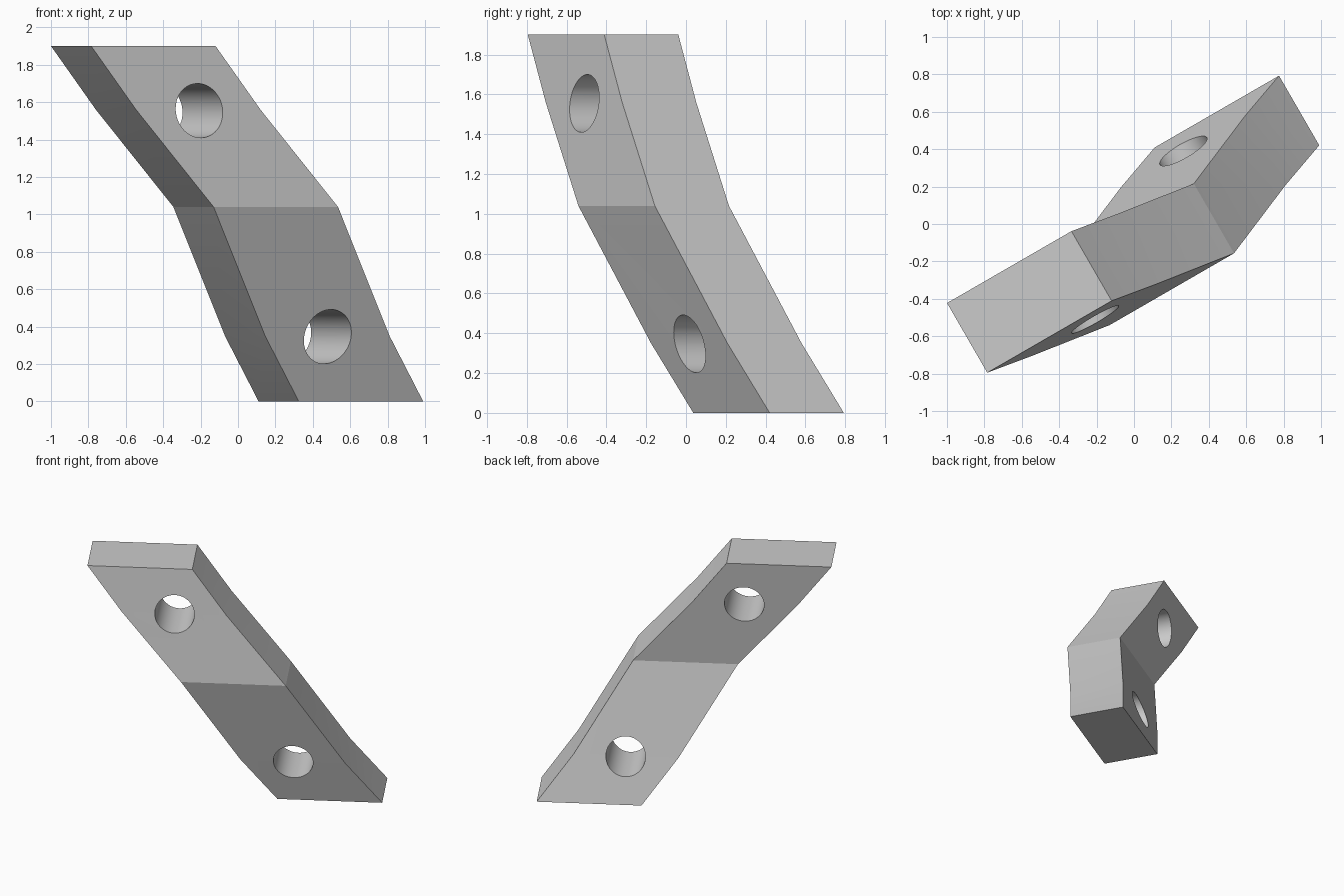
import bpy, bmesh, math
from mathutils import Matrix

cube = bpy.data.objects.get("Cube")
if cube:
    bpy.data.objects.remove(cube, do_unlink=True)

WIDTH, DEPTH, HOLE_RADIUS = 0.768, 0.43, 0.145
TURN = Matrix.Rotation(math.radians(30), 4, 'Z')

# Path of the section centre, before turning: (along, across, height)
PATH = [(0.684, 0.084, 0), (0.422, -0.010, 0.35), (0.001, -0.188, 1.04),
        (-0.440, -0.123, 1.56), (-0.693, -0.081, 1.9)]
HOLES = [(0.424, 0.347), (-0.435, 1.555)]

grey = bpy.data.materials.new("light_grey")
grey.use_nodes = True
colour = (0.6, 0.6, 0.6, 1)
grey.diffuse_color = colour
grey.node_tree.nodes["Principled BSDF"].inputs["Base Color"].default_value = colour


def make_object(name, bm):
    bmesh.ops.recalc_face_normals(bm, faces=bm.faces)
    mesh = bpy.data.meshes.new(name)
    bm.to_mesh(mesh)
    bm.free()
    mesh.transform(TURN)
    mesh.materials.append(grey)
    obj = bpy.data.objects.new(name, mesh)
    bpy.context.collection.objects.link(obj)
    return obj


# Bent bar: level rectangles joined along the path
bm = bmesh.new()
rings = []
for s, t, z in PATH:
    rings.append([bm.verts.new((s + a * WIDTH / 2, t + b * DEPTH / 2, z))
                  for a, b in ((-1, -1), (1, -1), (1, 1), (-1, 1))])
for low, high in zip(rings, rings[1:]):
    for i in range(4):
        j = (i + 1) % 4
        bm.faces.new((low[i], low[j], high[j], high[i]))
bm.faces.new(rings[0])
bm.faces.new(rings[-1])
bar = make_object("bent_bar", bm)

# Two round holes bored level through the thickness
for n, (s, z) in enumerate(HOLES):
    bm = bmesh.new()
    bmesh.ops.create_cone(
        bm, cap_ends=True, segments=64, radius1=HOLE_RADIUS, radius2=HOLE_RADIUS, depth=2,
        matrix=Matrix.Translation((s, 0, z)) @ Matrix.Rotation(math.pi / 2, 4, 'X'))
    cutter = make_object(f"hole_cutter_{n + 1}", bm)
    cutter.hide_render = True
    cutter.hide_set(True)
    mod = bar.modifiers.new(f"hole_{n + 1}", 'BOOLEAN')
    mod.operation = 'DIFFERENCE'
    mod.solver = 'EXACT'
    mod.object = cutter

# Bake the holes, then smooth only their walls
bpy.ops.object.select_all(action='DESELECT')
bar.select_set(True)
bpy.context.view_layer.objects.active = bar
for mod in list(bar.modifiers):
    bpy.ops.object.modifier_apply(modifier=mod.name)
bpy.ops.object.shade_smooth_by_angle(angle=math.radians(7))
for obj in list(bpy.data.objects):
    if obj.name.startswith("hole_cutter"):
        bpy.data.objects.remove(obj, do_unlink=True)
